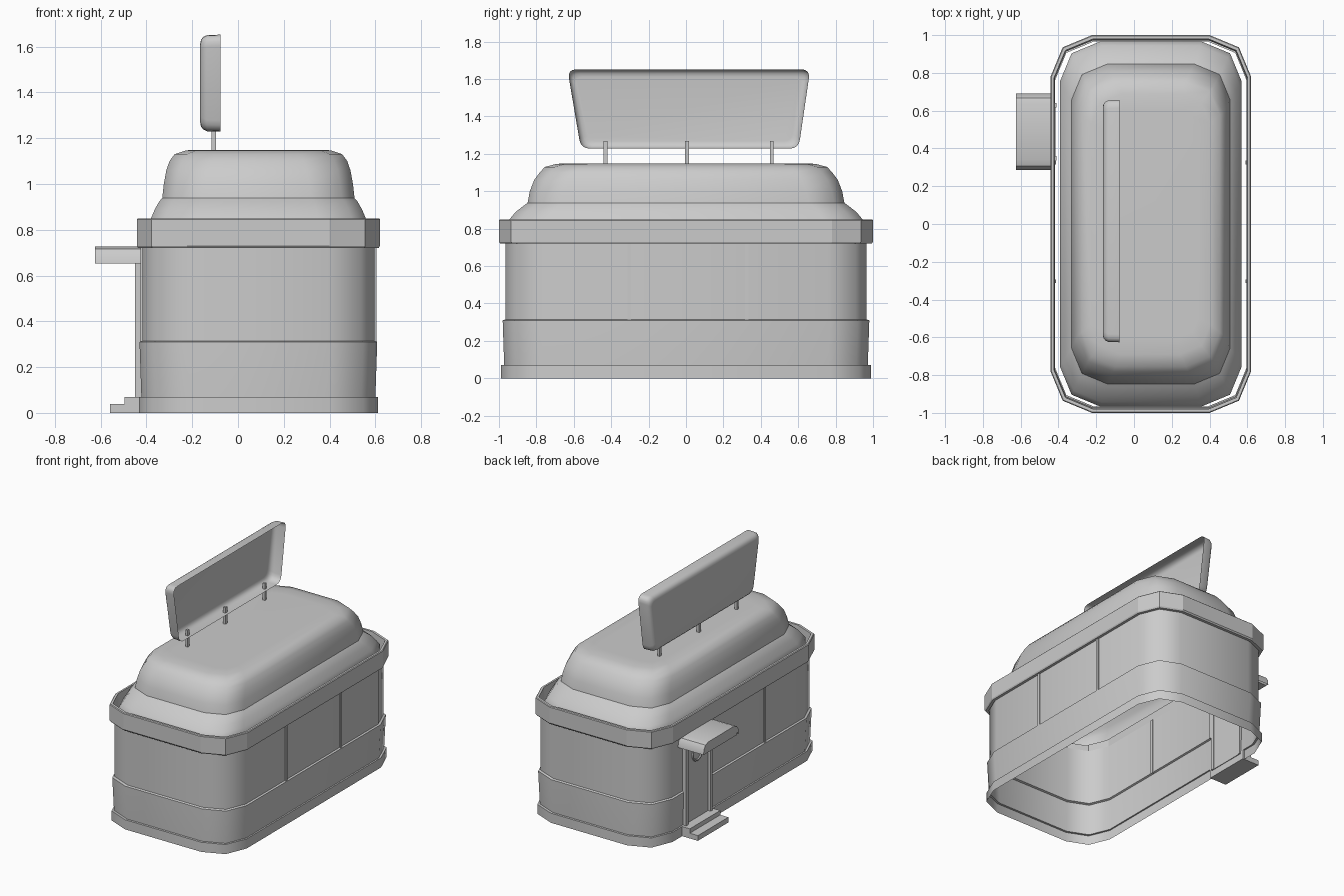
import bpy, bmesh, math
from mathutils import Vector

if "Cube" in bpy.data.objects:
    bpy.data.objects.remove(bpy.data.objects["Cube"])

CX = 0.089  # body centre line


def round_rect(hx, hy, r, z, segs=2):
    pts = []
    for sx, sy, a0 in ((1, 1, 0), (-1, 1, 90), (-1, -1, 180), (1, -1, 270)):
        for i in range(segs + 1):
            a = math.radians(a0 + 90 * i / segs)
            pts.append((CX + sx * (hx - r) + r * math.cos(a),
                        sy * (hy - r) + r * math.sin(a), z))
    return pts


def loft(name, loops, cap_start=False, cap_end=False, closed=False, smooth=None):
    bm = bmesh.new()
    rings = [[bm.verts.new(p) for p in lp] for lp in loops]
    pairs = list(zip(rings, rings[1:]))
    if closed:
        pairs.append((rings[-1], rings[0]))
    for a, b in pairs:
        n = len(a)
        for i in range(n):
            j = (i + 1) % n
            bm.faces.new((a[i], a[j], b[j], b[i]))
    if cap_start:
        bm.faces.new(rings[0][::-1])
    if cap_end:
        bm.faces.new(rings[-1])
    bmesh.ops.recalc_face_normals(bm, faces=bm.faces)
    me = bpy.data.meshes.new(name)
    bm.to_mesh(me)
    bm.free()
    ob = bpy.data.objects.new(name, me)
    bpy.context.collection.objects.link(ob)
    if smooth:
        bpy.ops.object.select_all(action='DESELECT')
        bpy.context.view_layer.objects.active = ob
        ob.select_set(True)
        bpy.ops.object.shade_smooth_by_angle(angle=math.radians(smooth))
    return ob


def box(name, x0, x1, y0, y1, z0, z1):
    return loft(name, [[(x0, y0, z), (x1, y0, z), (x1, y1, z), (x0, y1, z)]
                       for z in (z0, z1)], True, True)


# Hollow wall shell: plinth, flared lower wall, ledge, upper wall
loft("walls", [round_rect(*p) for p in (
    (.522, .988, .215, 0), (.522, .988, .215, .07), (.511, .972, .21, .07),
    (.519, .98, .21, .305), (.519, .98, .21, .31), (.507, .966, .205, .315),
    (.507, .966, .205, .73))], smooth=50)

# Parapet band around the top
loft("parapet_band", [round_rect(*p) for p in (
    (.526, .993, .215, .72), (.531, 1, .22, .73), (.531, 1, .22, .845),
    (.526, .995, .215, .85), (.512, .979, .205, .85), (.507, .972, .2, .72))],
     closed=True)

# Two-tier rounded roof
loft("roof_lower", [round_rect(*p) for p in (
    (.481, .965, .21, .76), (.481, .965, .21, .82), (.469, .944, .21, .85),
    (.452, .91, .2, .89), (.432, .865, .19, .925), (.418, .845, .19, .94))], smooth=50)
loft("roof_upper", [round_rect(*p) for p in (
    (.42, .847, .19, .938), (.413, .835, .19, 1.0), (.402, .812, .19, 1.06),
    (.388, .782, .19, 1.1), (.366, .755, .18, 1.13), (.315, .69, .16, 1.147),
    (.25, .6, .1, 1.148))], cap_end=True, smooth=50)

# Thin wall strips
for side, x0, x1 in (("right", .59, .604), ("left", -.426, -.412)):
    for i, y in enumerate((-.303, .325)):
        box(f"wall_strip_{side}_{i}", x0, x1, y - .01, y + .01, .31, .73)

# Doorway: frame, panel, round window
DY = .488
for i, s in enumerate((-1, 1)):
    y = DY + s * .14
    box(f"door_post_{i}", -.45, -.41, y - .012, y + .012, .05, .71)
box("door_panel", -.43, -.415, DY - .13, DY + .13, .05, .70)
bpy.ops.mesh.primitive_torus_add(major_radius=.052, minor_radius=.008, major_segments=16,
                                 minor_segments=6, location=(-.432, DY, .54),
                                 rotation=(0, math.pi / 2, 0))
bpy.context.object.name = "door_window_ring"

# Entrance steps
box("step_lower", -.56, -.42, DY - .175, DY + .175, 0, .038)
box("step_upper", -.495, -.42, DY - .175, DY + .175, .038, .07)

# Awning with drooping ends
outer = [(.203, .652), (.198, .69), (.18, .715), (.145, .727)]
inner = [(.145, .703), (.168, .695), (.18, .68), (.184, .652)]
half = outer, inner
prof = outer + [(-y, z) for y, z in outer[::-1]]
prof += [(-y, z) for y, z in inner] + inner[::-1]
loft("awning", [[(x, DY + y, z) for y, z in prof] for x in (-.625, -.42)], True, True, smooth=35)


# Roof sign: shallow tray open to the right, wider at the top
def sign_loop(x, inset, r, segs=4):
    i = inset
    c = [Vector(p) for p in ((-.562 + i, 1.228 + i), (.602 - i, 1.228 + i),
                             (.664 - i, 1.652 - i), (-.634 + i, 1.652 - i))]
    out = []
    for k in range(4):
        p = c[k]
        a = p + (c[k - 1] - p).normalized() * r
        b = p + (c[(k + 1) % 4] - p).normalized() * r
        for s in range(segs + 1):
            t = s / segs
            q = a * (1 - t) ** 2 + p * 2 * t * (1 - t) + b * t * t
            out.append((x, q.x, q.y))
    return out


loft("sign_tray", [sign_loop(-.077, 0, .05), sign_loop(-.135, .002, .05),
                   sign_loop(-.152, .01, .05), sign_loop(-.162, .023, .045),
                   sign_loop(-.165, .04, .04)], cap_end=True, smooth=50)

# Sign posts
for i, y in enumerate((-.43, .005, .458)):
    box(f"sign_post_{i}", -.116, -.097, y - .01, y + .01, 1.13, 1.27)
